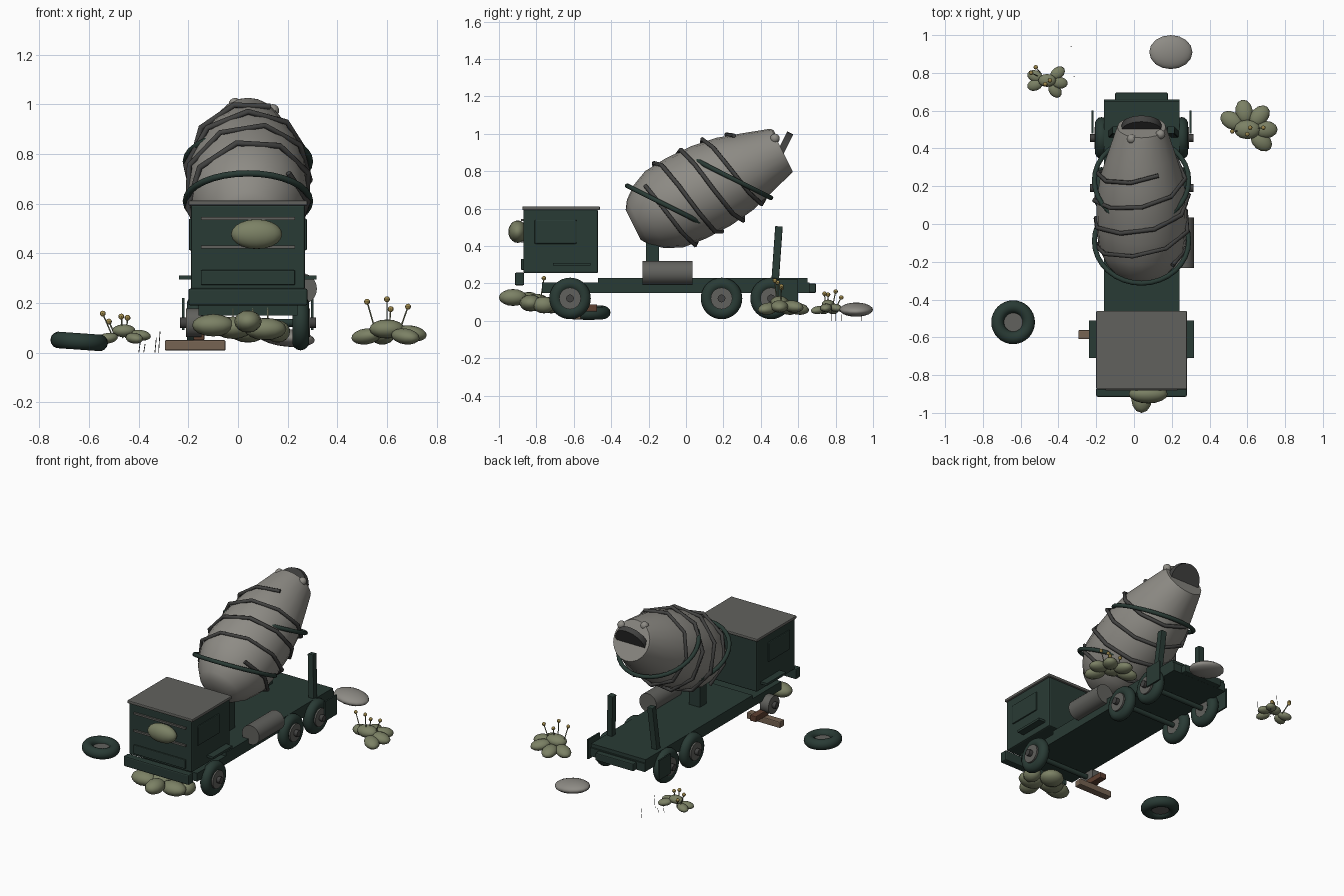
import bpy, bmesh, math
from math import radians, sin, cos, pi
from mathutils import Vector

if "Cube" in bpy.data.objects:
    bpy.data.objects.remove(bpy.data.objects["Cube"])


def material(name, rgb):
    m = bpy.data.materials.new(name)
    m.use_nodes = True
    m.diffuse_color = (*rgb, 1)
    m.node_tree.nodes["Principled BSDF"].inputs["Base Color"].default_value = (*rgb, 1)
    return m


GREEN = material("dark green", (.022, .043, .035))
DRUM = material("pale grey", (.27, .26, .235))
STEEL = material("steel grey", (.12, .12, .11))
DARK = material("charcoal", (.055, .055, .053))
SAGE = material("sage", (.2, .22, .13))
YELLOW = material("ochre", (.33, .24, .07))
WOOD = material("weathered wood", (.18, .125, .085))
RUST = material("rust brown", (.11, .05, .03))


def finish(name, mat, smooth=True):
    o = bpy.context.object
    o.name = name
    o.data.materials.clear()
    o.data.materials.append(mat)
    if smooth:
        bpy.ops.object.shade_smooth_by_angle(angle=radians(35))
    return o


def box(name, mat, lo, hi, bevel=0, rot=(0, 0, 0)):
    lo, hi = Vector(lo), Vector(hi)
    bpy.ops.mesh.primitive_cube_add(size=1, location=(lo + hi) / 2, rotation=rot)
    o = bpy.context.object
    o.scale = hi - lo
    bpy.ops.object.transform_apply(location=False, rotation=False, scale=True)
    if bevel:
        b = o.modifiers.new("bevel", 'BEVEL')
        b.width, b.segments = bevel, 2
    return finish(name, mat, False)


def rod(name, mat, a, b, r, sides=20):
    a, b = Vector(a), Vector(b)
    d = b - a
    bpy.ops.mesh.primitive_cylinder_add(vertices=sides, radius=r, depth=d.length, location=(a + b) / 2,
                                        rotation=d.to_track_quat('Z', 'Y').to_euler())
    return finish(name, mat)


def ball(name, mat, loc, size, rot=(0, 0, 0), seg=16):
    bpy.ops.mesh.primitive_uv_sphere_add(segments=seg, ring_count=seg // 2 + 2, radius=1,
                                         location=loc, rotation=rot)
    bpy.context.object.scale = size
    return finish(name, mat)


def ring(name, mat, loc, rot, major, minor):
    bpy.ops.mesh.primitive_torus_add(major_segments=32, minor_segments=14, location=loc,
                                     rotation=rot, major_radius=major, minor_radius=minor)
    return finish(name, mat)


CX = .04  # truck centre line

# Chassis, deck and bumpers
box("chassis", GREEN, (CX - .2, -.77, .15), (CX + .2, .66, .205))
box("deck", GREEN, (CX - .2, -.47, .205), (CX + .2, .65, .228))
box("rear_bumper", GREEN, (CX - .14, .655, .15), (CX + .14, .695, .2), .006)
box("front_bumper", GREEN, (CX - .24, -.915, .19), (CX + .24, -.865, .258), .008)

# Cab with roof, windscreen trims and grille
box("cab", GREEN, (CX - .23, -.87, .255), (CX + .23, -.47, .595), .008)
box("cab_roof", STEEL, (CX - .24, -.875, .592), (CX + .24, -.46, .612), .006)
for z in (.425, .54):
    box("windscreen_trim", STEEL, (CX - .19, -.882, z - .006), (CX + .19, -.868, z + .006))
box("grille", GREEN, (CX - .19, -.882, .272), (CX + .19, -.868, .332), .005)
for side in (-1, 1):
    x = CX + side * .23
    box("door_window", GREEN, (x - .008, -.81, .412), (x + .008, -.585, .54), .006)
    box("wheel_guard", GREEN, (CX + side * .25 - .027, -.71, .295), (CX + side * .25 + .027, -.51, .31))

# Wheels and axles; one front hub has lost its tyre
for y in (-.62, .19, .455):
    rod("axle", GREEN, (CX - .2, y, .12), (CX + .2, y, .12), .016, 12)
    for side in (-1, 1):
        x = CX + side * .212
        if side > 0 or y > 0:
            ring("tyre", GREEN, (x, y, .12), (0, pi / 2, 0), .077, .034)
        rod("wheel_hub", STEEL, (x - side * .025, y, .12), (x + side * .038, y, .12), .058, 24)
        rod("hub_cap", DARK, (x, y, .12), (x + side * .062, y, .12), .021, 12)

# Mud flaps, rear posts, pedestal and side tank
for side in (-1, 1):
    x = CX + side * .26
    box("mud_flap", GREEN, (x - .005, .48, .09), (x + .005, .6, .22))
    x = CX + .01 + side * .155
    box("rear_post", GREEN, (x - .02, .467, .22), (x + .02, .507, .505), .004,
        (radians(-4), radians(-side * 4), 0))
box("drum_pedestal", GREEN, (CX - .04, -.215, .22), (CX + .04, -.145, .45))
rod("side_tank", STEEL, (.255, -.232, .257), (.255, .035, .257), .063, 24)

# Mixing drum, turned around its tilted axis
TILT = radians(26.6)
ORIGIN = Vector((CX, -.09, .61))
PROFILE = [(-.215, .09), (-.185, .135), (-.12, .187), (-.03, .228), (.1, .24), (.25, .237),
           (.39, .217), (.52, .178), (.655, .136), (.675, .128)]


def drum_radius(s):
    for (s0, r0), (s1, r1) in zip(PROFILE, PROFILE[1:]):
        if s <= s1:
            return r0 + (r1 - r0) * (s - s0) / (s1 - s0)
    return PROFILE[-1][1]


def on_axis(s):
    return ORIGIN + Vector((0, cos(TILT), sin(TILT))) * s


N = 20
bm = bmesh.new()
loops = [[bm.verts.new((r * cos(2 * pi * i / N), r * sin(2 * pi * i / N), s)) for i in range(N)]
         for s, r in PROFILE]
for a, b in zip(loops, loops[1:]):
    for i in range(N):
        bm.faces.new((a[i], a[(i + 1) % N], b[(i + 1) % N], b[i]))
bm.faces.new(loops[0][::-1])
bm.faces.new(loops[-1])
mesh = bpy.data.meshes.new("drum")
bm.to_mesh(mesh)
bm.free()
drum = bpy.data.objects.new("drum", mesh)
drum.location, drum.rotation_euler = ORIGIN, (TILT - pi / 2, 0, 0)
bpy.context.collection.objects.link(drum)
bpy.ops.object.select_all(action='DESELECT')
bpy.context.view_layer.objects.active = drum
drum.select_set(True)
finish("drum", DRUM)

# Two angular spiral ribs wound on the drum
for start in (0, pi):
    path = bpy.data.curves.new("spiral_rib", 'CURVE')
    path.dimensions = '3D'
    path.bevel_depth, path.bevel_resolution, path.use_fill_caps = .012, 1, True
    spline = path.splines.new('POLY')
    steps = 17
    spline.points.add(steps)
    for k, p in enumerate(spline.points):
        t = .8 + (4 * pi - .35) * k / steps
        s = -.1 + .28 * t / (2 * pi)
        r = drum_radius(s) + .016
        p.co = (r * sin(t + start), -r * cos(t + start), s, 1)
    rib = bpy.data.objects.new("spiral_rib", path)
    rib.location, rib.rotation_euler = drum.location, drum.rotation_euler
    bpy.context.collection.objects.link(rib)
    path.materials.append(DARK)

# Crossed hoops, mouth plate and lumps at the drum mouth
for s in (0, .358):
    ring("drum_hoop", GREEN, on_axis(s), (-TILT, 0, 0), .25, .013)
mouth = on_axis(.672)
half = Vector((0, cos(TILT), -sin(TILT))) * .018
rod("mouth_plate", DARK, mouth - half, mouth + half, .105, 24)
for spot in ((-.012, .45, 1.0), (.14, .475, .975)):
    ball("mouth_lump", DRUM, spot, (.026, .026, .026), seg=12)

# Loose tyre, timbers and stone
ring("loose_tyre", GREEN, (-.64, -.52, .045), (0, radians(4), 0), .082, .034)
rod("loose_tyre_hub", STEEL, (-.64, -.52, .03), (-.64, -.52, .05), .056, 24)
box("timber", WOOD, (-.295, -.61, .008), (-.05, -.562, .05), .006)
box("rusty_bar", RUST, (-.18, -.61, .05), (-.135, -.475, .088), .005)
ball("stone", DRUM, (.195, .91, .06), (.115, .09, .036), (0, radians(6), 0))


# Succulent clumps: rounded leaves with stalked buds
def clump(cx, cy, cz, spread, leaf, angles, buds):
    for k, deg in enumerate(angles):
        a = radians(deg)
        ball("leaf", SAGE, (cx + spread * cos(a), cy + spread * sin(a), cz + .012 * (k % 2)),
             (leaf, leaf * .72, leaf * .5), (0, radians(8), a), 12)
    ball("leaf", SAGE, (cx, cy, cz + .03), (leaf * 1.1, leaf * .8, leaf * .6), seg=12)
    for x, y, z in buds:
        rod("bud_stalk", SAGE, ((x + cx) / 2, (y + cy) / 2, cz), (x, y, z), .003, 6)
        ball("bud", YELLOW, (x, y, z), (.012, .012, .012), seg=8)


clump(.6, .5, .065, .097, .064, (150, 48, -40, 0, 100),
      ((.52, .49, .205), (.6, .475, .215), (.615, .51, .175), (.685, .51, .185)))
clump(-.46, .76, .058, .068, .043, (160, 35, -52, -10, 200),
      ((-.545, .8, .157), (-.52, .83, .125), (-.47, .74, .145), (-.445, .76, .14)))
for x, y, z, sx, sy in ((.04, -.925, .125, .055, .075), (-.1, -.84, .11, .085, .06),
                        (.11, -.83, .095, .085, .06), (-.02, -.8, .1, .08, .07),
                        (.04, -.72, .085, .075, .07), (.16, -.76, .085, .05, .06)):
    ball("leaf", SAGE, (x, y, z), (sx, sy, .045), seg=12)
for x in (-.02, .06, .12):
    rod("bud_stalk", SAGE, (x, -.78, .1), (x, -.76, .225), .003, 6)
    ball("bud", YELLOW, (x, -.76, .228), (.012, .012, .012), seg=8)
ball("grille_moss", SAGE, (.075, -.9, .477), (.103, .05, .06))

# Dry grass blades
for x, y, h in ((-.4, .8, .04), (-.38, .83, .035), (-.335, .94, .06), (-.32, .78, .085)):
    rod("grass_blade", DARK, (x, y, 0), (x + .006, y, h), .0015, 4)
